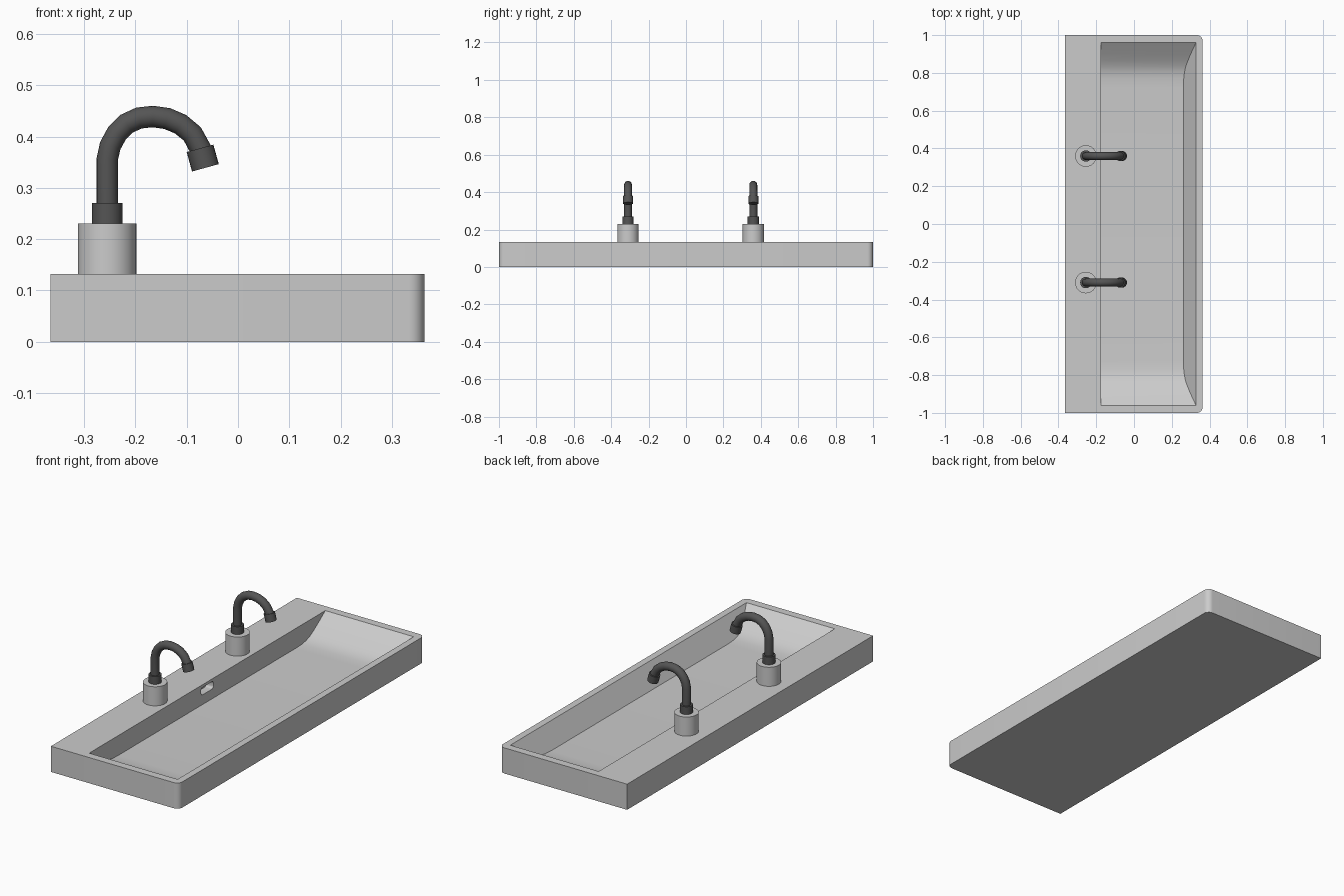
import bpy, bmesh, math
from mathutils import Vector

if "Cube" in bpy.data.objects:
    bpy.data.objects.remove(bpy.data.objects["Cube"])

dark = bpy.data.materials.new("dark_metal")
dark.diffuse_color = (0.09, 0.09, 0.09, 1)
dark.use_nodes = True
dark.node_tree.nodes["Principled BSDF"].inputs["Base Color"].default_value = dark.diffuse_color


def finish(name, bm, smooth=True, mat=None):
    bmesh.ops.recalc_face_normals(bm, faces=bm.faces)
    me = bpy.data.meshes.new(name)
    bm.to_mesh(me)
    bm.free()
    ob = bpy.data.objects.new(name, me)
    bpy.context.collection.objects.link(ob)
    if mat:
        me.materials.append(mat)
    if smooth:
        shade(ob)
    return ob


def shade(ob):
    bpy.ops.object.select_all(action='DESELECT')
    ob.select_set(True)
    bpy.context.view_layer.objects.active = ob
    bpy.ops.object.shade_smooth_by_angle(angle=math.radians(32))


def box(x0, x1, y0, y1, z0, z1):
    bm = bmesh.new()
    bmesh.ops.create_cube(bm, size=1)
    for v in bm.verts:
        v.co = ((x0 + x1) / 2 + v.co.x * (x1 - x0),
                (y0 + y1) / 2 + v.co.y * (y1 - y0),
                (z0 + z1) / 2 + v.co.z * (z1 - z0))
    return bm


def sweep(name, path, radius, sides, mat=None):
    """Capped round tube along a path of (x, z) points in the plane y = path_y."""
    y, pts = path
    bm = bmesh.new()
    pts = [Vector((x, y, z)) for x, z in pts]
    rings = []
    for i, p in enumerate(pts):
        t = (pts[min(i + 1, len(pts) - 1)] - pts[max(i - 1, 0)]).normalized()
        side = Vector((0, 1, 0))
        up = t.cross(side)
        rings.append([bm.verts.new(p + radius * (math.cos(a) * side + math.sin(a) * up))
                      for a in (2 * math.pi * k / sides for k in range(sides))])
    for r, s in zip(rings, rings[1:]):
        for k in range(sides):
            n = (k + 1) % sides
            bm.faces.new((r[k], r[n], s[n], s[k]))
    bm.faces.new(rings[0])
    bm.faces.new(rings[-1])
    return finish(name, bm, True, mat)


# Basin slab with rounded free corners
TOP, FLOOR = 0.132, 0.03
bm = box(-0.365, 0.363, -1, 1, 0, TOP)
corners = [e for e in bm.edges if all(v.co.x > 0 for v in e.verts)
           and abs(e.verts[0].co.z - e.verts[1].co.z) > 0.1]
bmesh.ops.bevel(bm, geom=corners, offset=0.03, segments=6, profile=0.5, affect='EDGES')
basin = finish("basin", bm, False)

# Bowl cutter: scooped ends, upright tap-side wall, slanted outer wall
half = [(0.96, 0.16), (0.96, TOP), (0.90, 0.089), (0.865, 0.066), (0.835, 0.049),
        (0.805, 0.038), (0.77, 0.032), (0.72, FLOOR)]
profile = half + [(-y, z) for y, z in reversed(half)]
bm = bmesh.new()
near = [bm.verts.new((-0.175, y, z)) for y, z in profile]
far = [bm.verts.new((0.262 + 0.066 * min(1, (z - FLOOR) / (TOP - FLOOR)), y, z))
       for y, z in profile]
for i in range(len(profile)):
    j = (i + 1) % len(profile)
    bm.faces.new((near[i], near[j], far[j], far[i]))
bm.faces.new(near)
low = far[1:-1]
bm.faces.new(low)
bm.faces.new((far[0], far[1], far[-2], far[-1]))
bowl = finish("bowl_cutter", bm, False)

# Overflow slot cutter
bm = box(-0.215, -0.16, -0.05, 0.05, 0.08, 0.118)
ends = [e for e in bm.edges if abs(e.verts[0].co.x - e.verts[1].co.x) > 0.01]
bmesh.ops.bevel(bm, geom=ends, offset=0.012, segments=4, profile=0.5, affect='EDGES')
slot = finish("slot_cutter", bm, False)

bpy.context.view_layer.objects.active = basin
for cutter in (bowl, slot):
    mod = basin.modifiers.new("cut", 'BOOLEAN')
    mod.operation, mod.solver, mod.object = 'DIFFERENCE', 'EXACT', cutter
    bpy.ops.object.modifier_apply(modifier=mod.name)
    bpy.data.objects.remove(cutter)
shade(basin)

# Two taps: pedestal, collar, curved spout, nozzle
spout = [(-0.255, 0.265), (-0.255, 0.355), (-0.249, 0.382), (-0.236, 0.406),
         (-0.217, 0.425), (-0.193, 0.436), (-0.166, 0.439), (-0.138, 0.435),
         (-0.112, 0.424), (-0.089, 0.405), (-0.070, 0.37)]
for n, y in ((1, -0.31), (2, 0.36)):
    sweep(f"tap_pedestal_{n}", (y, [(-0.255, TOP), (-0.255, 0.23)]), 0.057, 32)
    sweep(f"tap_collar_{n}", (y, [(-0.255, 0.23), (-0.255, 0.27)]), 0.03, 24, dark)
    sweep(f"tap_spout_{n}", (y, spout), 0.021, 16, dark)
    sweep(f"tap_nozzle_{n}", (y, [(-0.074, 0.377), (-0.0635, 0.339)]), 0.027, 24, dark)
